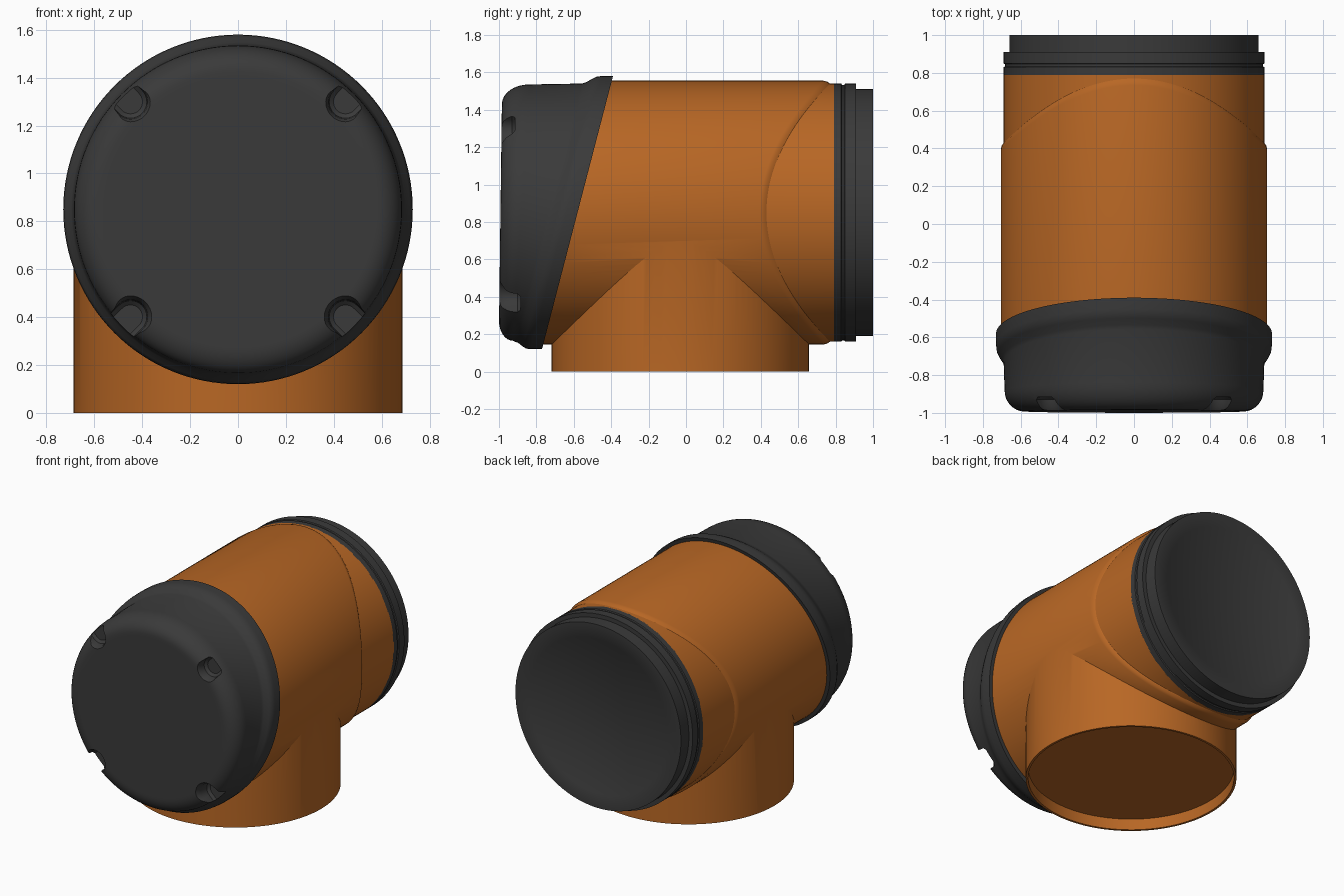
import bpy, bmesh, math
from mathutils import Matrix, Vector

SEG = 128
AXIS_Z = 0.85          # height of the horizontal barrel axis

default = bpy.data.objects.get("Cube")
if default:
    bpy.data.objects.remove(default, do_unlink=True)


def material(name, rgb):
    m = bpy.data.materials.new(name)
    m.use_nodes = True
    m.diffuse_color = (*rgb, 1)
    bsdf = next(n for n in m.node_tree.nodes if n.type == 'BSDF_PRINCIPLED')
    bsdf.inputs["Base Color"].default_value = (*rgb, 1)
    return m


orange = material("orange plastic", (0.48, 0.135, 0.018))
charcoal = material("charcoal plastic", (0.042, 0.042, 0.042))


def skin(name, rings, mat):
    """Join closed rings of points into a solid with flat ends."""
    bm = bmesh.new()
    loops = [[bm.verts.new(p) for p in ring] for ring in rings]
    n = len(loops[0])
    for a, b in zip(loops, loops[1:]):
        for i in range(n):
            j = (i + 1) % n
            bm.faces.new((a[i], a[j], b[j], b[i]))
    bm.faces.new(loops[0])
    bm.faces.new(loops[-1])
    bmesh.ops.recalc_face_normals(bm, faces=bm.faces)
    mesh = bpy.data.meshes.new(name)
    bm.to_mesh(mesh)
    bm.free()
    mesh.materials.append(mat)
    obj = bpy.data.objects.new(name, mesh)
    bpy.context.collection.objects.link(obj)
    return obj


def barrel_ring(r, y, tilt=0.0, bow=0.0):
    """Ring round the barrel axis; tilt leans it, bow curves it backwards."""
    ring = []
    for i in range(SEG):
        t = math.tau * i / SEG
        dz = r * math.sin(t)
        ring.append((r * math.cos(t), y + tilt * dz + bow * (dz / r) ** 2, AXIS_Z + dz))
    return ring


def combine(target, other, operation):
    mod = target.modifiers.new(operation.lower(), 'BOOLEAN')
    mod.operation, mod.object, mod.solver = operation, other, 'EXACT'
    bpy.context.view_layer.objects.active = target
    bpy.ops.object.modifier_apply(modifier=mod.name)
    bpy.data.objects.remove(other, do_unlink=True)


def smooth(obj, degrees=35):
    bpy.ops.object.select_all(action='DESELECT')
    obj.select_set(True)
    bpy.context.view_layer.objects.active = obj
    bpy.ops.object.shade_smooth_by_angle(angle=math.radians(degrees))


# Barrel housing with a slanted front and a curved step near the back
housing = skin("tee_housing", [
    barrel_ring(0.705, -0.60, tilt=0.26),
    barrel_ring(0.705, 0.395, bow=0.34),
    barrel_ring(0.700, 0.415, bow=0.34),
    barrel_ring(0.690, 0.430, bow=0.34),
    barrel_ring(0.690, 0.790),
], orange)

# Downward branch with a recessed underside
pipe = skin("branch_pipe", [
    [(r * math.cos(math.tau * i / SEG), r * math.sin(math.tau * i / SEG) - 0.03, z)
     for i in range(SEG)]
    for r, z in ((0.672, 0.08), (0.672, 0), (0.688, 0), (0.688, AXIS_Z))
], orange)
combine(housing, pipe, 'UNION')
smooth(housing, 25)

# Front cap: domed edge, straight wall, slanted flange
cap_rings = [barrel_ring(0.56, -0.992, 0.013)]
for k in range(9):
    t = math.pi / 2 * k / 8
    lift = 1 - math.cos(t)
    cap_rings.append(barrel_ring(0.58 + 0.105 * math.sin(t), -0.992 + 0.11 * lift,
                                 0.013 + 0.05 * lift))
for r, y in ((0.69, -0.735), (0.697, -0.715), (0.717, -0.685),
             (0.727, -0.665), (0.73, -0.64), (0.73, -0.58)):
    cap_rings.append(barrel_ring(r, y, 0.26))
cap = skin("front_cap", cap_rings, charcoal)

# Four U-shaped finger notches opening outwards at the cap corners
for side in (-1, 1):
    for up, floor in ((1, -0.915), (-1, -0.885)):
        out = Vector((side, 0, up)).normalized()
        across = Vector((-out.z, 0, out.x))
        levels = []
        for w, y in ((0.050, floor), (0.068, floor - 0.015), (0.072, -0.965),
                     (0.082, -0.985), (0.10, -1.02)):
            ring = [out * 0.85 + across * w, out * 0.85 - across * w]
            for k in range(17):
                a = math.pi * k / 16
                ring.append(out * (0.635 - w * math.sin(a)) - across * (w * math.cos(a)))
            levels.append([p + Vector((0, y, AXIS_Z)) for p in ring])
        combine(cap, skin("notch_cutter", levels, charcoal), 'DIFFERENCE')
smooth(cap)

# Rear collar with a groove, a narrower plug and a shallow disc in its end
rear = skin("rear_collar", [barrel_ring(r, y) for r, y in (
    (0.69, 0.785), (0.69, 0.83), (0.683, 0.834), (0.683, 0.846), (0.69, 0.85),
    (0.69, 0.91), (0.66, 0.91), (0.66, 1.0), (0.56, 1.0), (0.555, 0.997))], charcoal)
smooth(rear)
